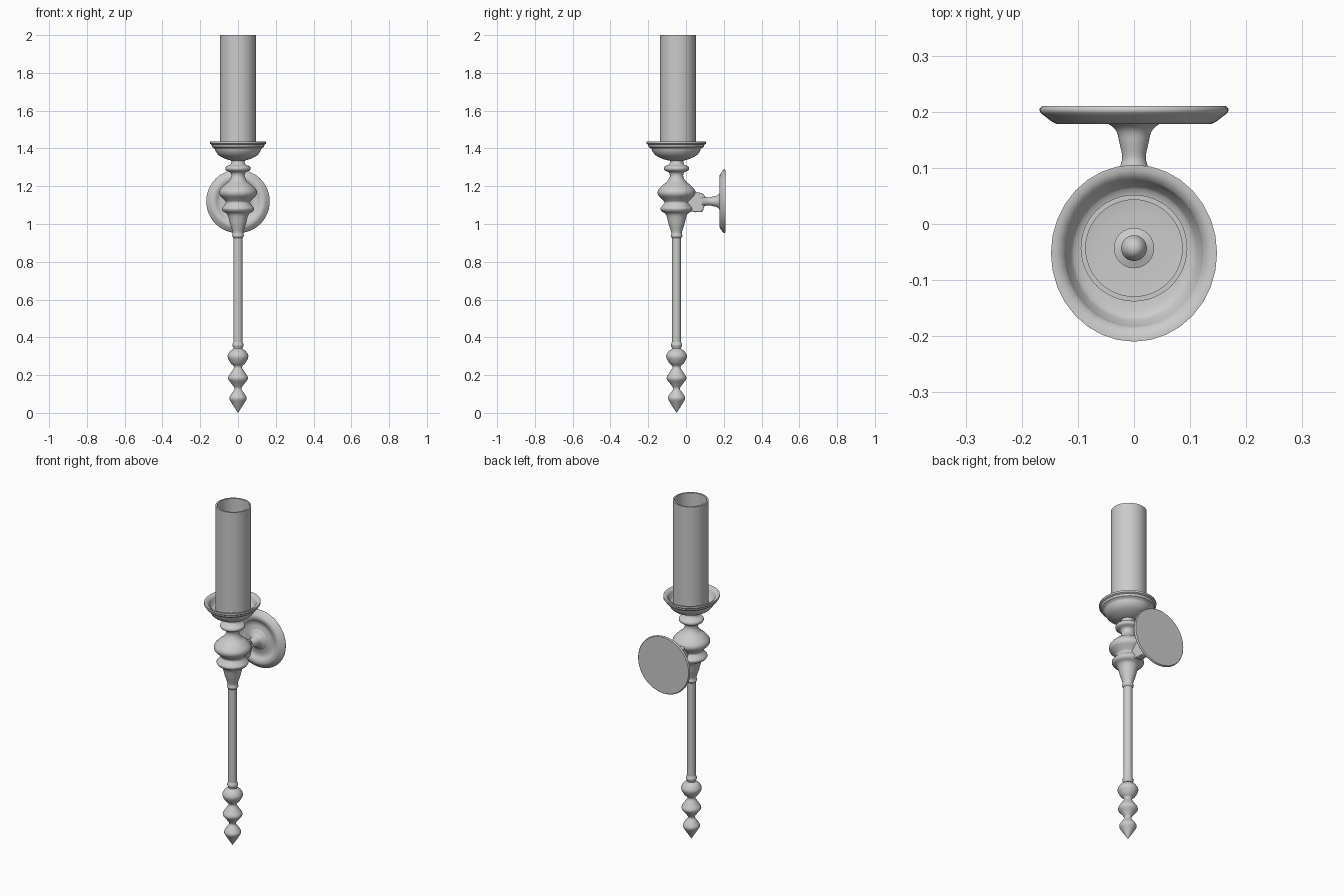
import bpy, bmesh, math
from mathutils import Matrix, Vector

if "Cube" in bpy.data.objects:
    bpy.data.objects.remove(bpy.data.objects["Cube"])

AXIS_Y = -0.05


def finish(bm, name, matrix, angle=40):
    bmesh.ops.remove_doubles(bm, verts=bm.verts, dist=1e-5)
    bmesh.ops.recalc_face_normals(bm, faces=bm.faces)
    bm.transform(matrix)
    me = bpy.data.meshes.new(name)
    bm.to_mesh(me)
    bm.free()
    ob = bpy.data.objects.new(name, me)
    bpy.context.collection.objects.link(ob)
    bpy.ops.object.select_all(action='DESELECT')
    ob.select_set(True)
    bpy.context.view_layer.objects.active = ob
    bpy.ops.object.shade_smooth_by_angle(angle=math.radians(angle))
    return ob


def soften(pts, steps=4):
    # Catmull-Rom through the profile points, for turned curves
    p = [Vector(q) for q in pts]
    p = [p[0]] + p + [p[-1]]
    out = []
    for a, b, c, d in zip(p, p[1:], p[2:], p[3:]):
        for i in range(steps):
            t = i / steps
            v = 0.5 * (2*b + (c-a)*t + (2*a-5*b+4*c-d)*t*t + (3*b-a-3*c+d)*t**3)
            out.append((max(v.x, 0), v.y))
    return out + [tuple(pts[-1])]


def lathe(name, profile, matrix, segments=40):
    bm = bmesh.new()
    verts = [bm.verts.new((r, 0, z)) for r, z in profile]
    edges = [bm.edges.new(e) for e in zip(verts, verts[1:])]
    bmesh.ops.spin(bm, geom=verts + edges, axis=(0, 0, 1), cent=(0, 0, 0),
                   angle=math.tau, steps=segments, use_duplicate=False)
    return finish(bm, name, matrix)


stem_axis = Matrix.Translation((0, AXIS_Y, 0))

# Turned finial at the foot
finial = soften([(0, 0), (.012, .018), (.032, .05), (.046, .078), (.032, .105),
                 (.018, .128), (.032, .152), (.053, .183), (.036, .215),
                 (.021, .243), (.04, .265), (.055, .298), (.043, .325), (.024, .34),
                 (.030, .358), (.024, .375)])
lathe("finial", finial, stem_axis)

# Straight shaft
lathe("shaft", [(0, .365), (.024, .365), (.024, .945), (0, .945)], stem_axis)

# Turned body above the shaft
body = soften([(.024, .925), (.031, .937), (.028, .955), (.042, 1.0), (.056, 1.05),
               (.078, 1.066), (.086, 1.082), (.075, 1.097), (.064, 1.115), (.08, 1.135),
               (.098, 1.155), (.098, 1.178), (.075, 1.205), (.05, 1.225),
               (.036, 1.25), (.04, 1.272), (.064, 1.285), (.064, 1.303),
               (.04, 1.316), (.036, 1.335), (.05, 1.35)])
lathe("body", body, stem_axis)

# Drip dish, slightly wider front to back
dish = soften([(.03, 1.335), (.06, 1.342), (.1, 1.362), (.118, 1.385), (.123, 1.398),
               (.137, 1.408)], 3)
dish += [(.14, 1.42), (.148, 1.425), (.148, 1.436), (.138, 1.436)]
dish += soften([(.125, 1.427), (.115, 1.405), (.095, 1.39), (0, 1.388)], 3)
lathe("drip_dish", dish, Matrix.Translation((0, -.052, 0)) @ Matrix.Diagonal((1, 1.065, 1, 1)), 32)

# Open candle sleeve and the spike inside it
sleeve_axis = Matrix.Translation((0, -.043, 0))
lathe("candle_sleeve", [(.095, 1.385), (.095, 2), (.086, 2), (.086, 1.395),
                        (.095, 1.385)], sleeve_axis, 48)
lathe("candle_spike", [(.036, 1.385), (.036, 1.41), (.023, 1.415), (.023, 1.43),
                       (0, 1.47)], sleeve_axis, 24)

# Bracket block: side outline extruded across x
outline = [(-.04, 1.195), (.02, 1.195), (.04, 1.175), (.06, 1.168), (.09, 1.162), (.098, 1.15),
           (.096, 1.09), (.088, 1.065), (.05, 1.062), (.02, 1.068), (-.04, 1.068)]
bm = bmesh.new()
face = bm.faces.new([bm.verts.new((-.022, y, z)) for y, z in outline])
ext = bmesh.ops.extrude_face_region(bm, geom=[face])
bmesh.ops.translate(bm, vec=(.044, 0, 0),
                    verts=[v for v in ext['geom'] if isinstance(v, bmesh.types.BMVert)])
block = finish(bm, "bracket_block", Matrix())
bevel = block.modifiers.new("bevel", 'BEVEL')
bevel.width = .005
bevel.segments = 2

# Arm and wall plate, turned about the y axis (profile height = y)
wall_axis = Matrix.Translation((0, 0, 1.12)) @ Matrix.Rotation(-math.pi / 2, 4, 'X')
arm = soften([(.03, .085), (.024, .105), (.021, .12), (.026, .145), (.03, .162),
              (.038, .173), (.055, .184), (.065, .192)])
lathe("arm", arm, wall_axis)
plate = [(0, .21), (.164, .21)] + soften(
    [(.168, .206), (.167, .199), (.155, .189), (.142, .18), (.13, .178), (.117, .181),
     (.102, .19), (.085, .193), (.065, .189), (.04, .184), (0, .182)], 3)
lathe("wall_plate", plate, wall_axis, 48)
